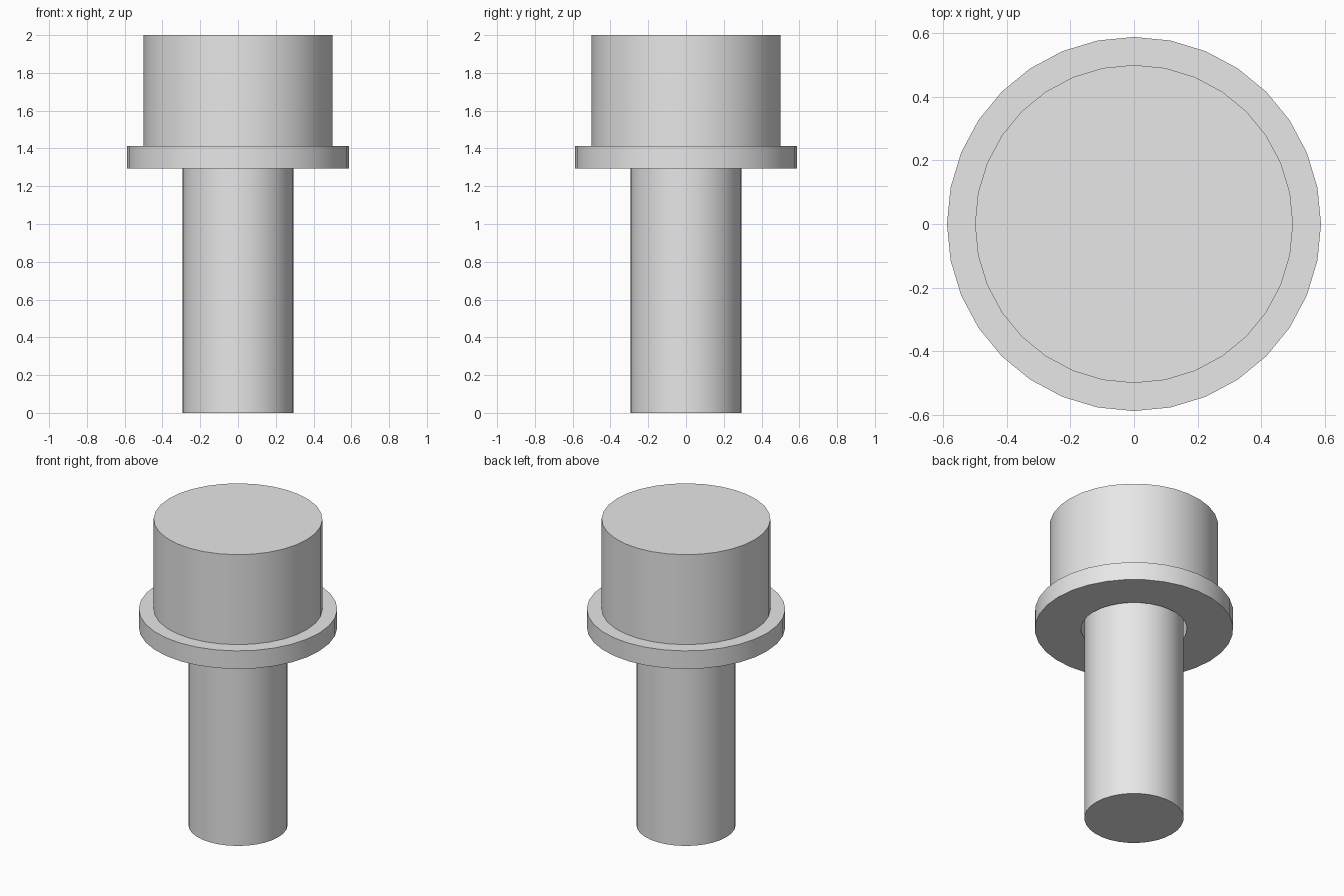
import bpy
import math

SEGMENTS = 32

cube = bpy.data.objects.get("Cube")
if cube:
    bpy.data.objects.remove(cube, do_unlink=True)

# Plain metal colour
steel = bpy.data.materials.new("light_grey")
steel.use_nodes = True
colour = (0.8, 0.8, 0.8, 1.0)
steel.diffuse_color = colour
steel.node_tree.nodes["Principled BSDF"].inputs["Base Color"].default_value = colour


def cylinder(name, radius, bottom, top):
    bpy.ops.mesh.primitive_cylinder_add(
        vertices=SEGMENTS, radius=radius, depth=top - bottom,
        location=(0, 0, (bottom + top) / 2))
    part = bpy.context.object
    part.name = name
    part.data.materials.append(steel)
    bpy.ops.object.shade_smooth_by_angle(angle=math.radians(30))
    return part


def ring(name, inner, outer, bottom, top):
    # Closed rectangular section swept around the z axis
    section = [(inner, bottom), (outer, bottom), (outer, top), (inner, top)]
    verts, faces = [], []
    for i in range(SEGMENTS):
        a = math.tau * i / SEGMENTS
        verts += [(r * math.cos(a), r * math.sin(a), z) for r, z in section]
        here, after = 4 * i, 4 * ((i + 1) % SEGMENTS)
        for k in range(4):
            n = (k + 1) % 4
            faces.append((here + k, after + k, after + n, here + n))
    mesh = bpy.data.meshes.new(name)
    mesh.from_pydata(verts, [], faces)
    mesh.materials.append(steel)
    part = bpy.data.objects.new(name, mesh)
    bpy.context.collection.objects.link(part)
    bpy.ops.object.select_all(action='DESELECT')
    part.select_set(True)
    bpy.context.view_layer.objects.active = part
    bpy.ops.object.shade_smooth_by_angle(angle=math.radians(30))
    return part


# Shaft, loose washer and head
cylinder("shaft", 0.294, 0.0, 1.412)
ring("washer", 0.314, 0.588, 1.294, 1.412)
cylinder("head", 0.5, 1.412, 2.0)
